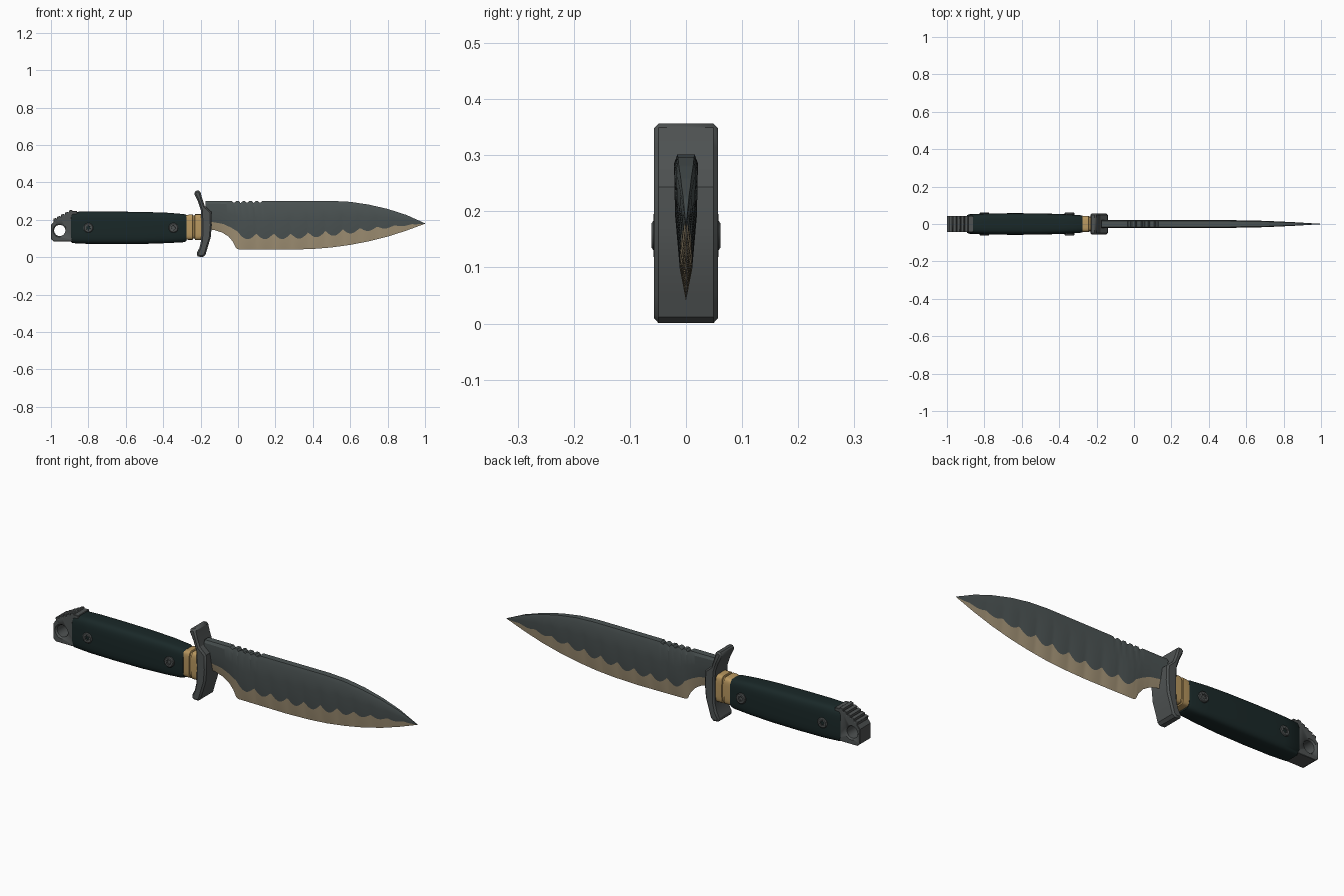
import bpy, bmesh, math
from math import sin, cos, pi

if "Cube" in bpy.data.objects:
    bpy.data.objects.remove(bpy.data.objects["Cube"])


def material(name, rgb):
    m = bpy.data.materials.new(name)
    m.diffuse_color = (*rgb, 1)
    m.use_nodes = True
    m.node_tree.nodes["Principled BSDF"].inputs["Base Color"].default_value = m.diffuse_color
    return m


STEEL = material("blade steel", (0.072, 0.088, 0.088))
EDGE = material("tan edge", (0.37, 0.295, 0.185))
BRASS = material("brass", (0.48, 0.31, 0.115))
GRIP = material("dark green grip", (0.010, 0.021, 0.021))
GUARD = material("guard grey", (0.078, 0.086, 0.086))


def make(name, bm, mats, angle=30):
    bmesh.ops.recalc_face_normals(bm, faces=bm.faces)
    me = bpy.data.meshes.new(name)
    bm.to_mesh(me)
    bm.free()
    ob = bpy.data.objects.new(name, me)
    bpy.context.collection.objects.link(ob)
    for m in mats:
        me.materials.append(m)
    bpy.ops.object.select_all(action='DESELECT')
    ob.select_set(True)
    bpy.context.view_layer.objects.active = ob
    bpy.ops.object.shade_smooth_by_angle(angle=math.radians(angle))
    return ob


def loft(rings, tinted=()):
    """Skin closed rings of points; strips listed in tinted get material 1."""
    bm = bmesh.new()
    vs = [[bm.verts.new(p) for p in r] for r in rings]
    n = len(rings[0])
    for a, b in zip(vs, vs[1:]):
        for i in range(n):
            j = (i + 1) % n
            f = bm.faces.new((a[i], a[j], b[j], b[i]))
            f.material_index = 1 if i in tinted else 0
    bm.faces.new(vs[0])
    bm.faces.new(vs[-1])
    return bm


def extrude_profile(pts, half):
    return loft([[(x, y, z) for x, z in pts] for y in (-half, half)])


def apply_modifier(ob, kind, **props):
    m = ob.modifiers.new(kind.lower(), kind)
    for k, v in props.items():
        setattr(m, k, v)
    bpy.context.view_layer.objects.active = ob
    bpy.ops.object.modifier_apply(modifier=m.name)


def lerp(table, x):
    for (x0, a), (x1, b) in zip(table, table[1:]):
        if x <= x1:
            return a + (b - a) * max(0, x - x0) / (x1 - x0)
    return table[-1][1]


# Blade: spine, cutting edge, colour boundary and thickness along x
spine = [(-.18, .30), (.5, .301), (.6, .296), (.7, .281), (.8, .258), (.9, .226), (1, .181)]
edge = [(-.18, .15), (-.13, .146), (-.085, .132), (-.05, .11), (-.025, .08), (-.01, .048), (0, .042),
        (.27, .04), (.4, .044), (.5, .052), (.6, .066), (.7, .085), (.8, .11), (.9, .142), (1, .179)]
temper = [(-.18, .19), (-.13, .187), (-.08, .178), (-.04, .16), (0, .136), (.02, .108), (.3, .109),
          (.5, .125), (.7, .149), (.85, .166), (.95, .176), (1, .180)]
thick = [(-.18, .021), (.5, .021), (.7, .017), (.85, .010), (1, .001)]
rings = []
N = 150
for k in range(N + 1):
    x = -.175 + 1.175 * k / N
    t, top, low, mid = lerp(thick, x), lerp(spine, x), lerp(edge, x), lerp(temper, x)
    if -.03 < x < .145:                       # thumb notches
        top -= .011 * max(0, sin((x + .03) / .035 * 2 * pi))
    if x > .02:                               # scalloped temper line
        fade = min(1, (1 - x) / .45)
        mid += (.030 * (1 - abs(sin(pi * (x - .005) / .0925))) - .012) * fade
    mid = max(low + (top - low) * .15, min(mid, low + (top - low) * .75))
    shoulder = top - .12 * (top - mid)
    belly = mid + .5 * (top - mid)
    half = [(.75 * t, top), (t, shoulder), (.93 * t, belly), (.52 * t, mid)]
    rings.append([(x, -y, z) for y, z in half] + [(x, 0, low)]
                 + [(x, y, z) for y, z in reversed(half)])
make("blade", loft(rings, tinted=(3, 4)), [STEEL, EDGE], 20)


# Rounded-rectangle sections for the grip and collar
def section(x, hy, z0, z1, n=32, power=.45):
    ring = []
    for i in range(n):
        a = 2 * pi * (i + .5) / n
        c, s = cos(a), sin(a)
        ring.append((x, hy * math.copysign(abs(c) ** power, c),
                     (z0 + z1) / 2 + (z1 - z0) / 2 * math.copysign(abs(s) ** power, s)))
    return ring


grip = [(-.893, .046, .082, .236), (-.885, .052, .075, .242), (-.80, .056, .071, .245),
        (-.65, .058, .07, .244), (-.5, .057, .071, .242), (-.38, .053, .075, .238),
        (-.29, .048, .08, .231), (-.275, .044, .086, .226)]
make("grip", loft([section(*g) for g in grip]), [GRIP], 40)

collar = [(-.285, .042, .094, .222), (-.262, .044, .093, .228), (-.242, .044, .093, .229),
          (-.240, .039, .099, .223), (-.232, .039, .099, .223), (-.230, .044, .092, .230),
          (-.190, .044, .092, .230)]
make("collar", loft([section(*c, power=.35) for c in collar]), [BRASS], 30)

# Cross guard: swept profile with bevelled edges
guard_pts = [(-.236, .343), (-.226, .355), (-.203, .357), (-.192, .315), (-.178, .275), (-.143, .243),
             (-.140, .17), (-.146, .105), (-.163, .05), (-.174, .012), (-.188, .001), (-.214, .003),
             (-.224, .016), (-.206, .05), (-.197, .09), (-.195, .17), (-.198, .25), (-.213, .295)]
guard = make("cross_guard", extrude_profile(guard_pts, .057), [GUARD], 25)
apply_modifier(guard, 'BEVEL', width=.008, segments=1, limit_method='ANGLE',
               angle_limit=math.radians(60))

# Pommel: stepped top and lanyard hole
pommel_pts = [(-.86, .085), (-.985, .085), (-1, .097), (-1, .172), (-.985, .19)]
for i in range(5):
    x, z = -.985 + .021 * i, .205 + .011 * i
    pommel_pts += [(x - .003, z), (x + .013, z + .005), (x + .016, z - .003)]
pommel_pts += [(-.86, .247)]
pommel = make("pommel", extrude_profile(pommel_pts, .044), [GUARD], 25)
apply_modifier(pommel, 'BEVEL', width=.004, segments=1, limit_method='ANGLE',
               angle_limit=math.radians(75))


def disc(r, y, x=0, z=0, n=24, star=0):
    return [(x + (r - star * (i % 4 < 2)) * cos(2 * pi * i / n), y,
             z + (r - star * (i % 4 < 2)) * sin(2 * pi * i / n)) for i in range(n)]


cutter = make("hole_cutter", loft([disc(.038, -.06, -.953, .143), disc(.038, -.046, -.953, .143),
                                   disc(.030, -.036, -.953, .143), disc(.030, .036, -.953, .143),
                                   disc(.038, .046, -.953, .143), disc(.038, .06, -.953, .143)]),
              [GUARD])
cutter.hide_render = True
apply_modifier(pommel, 'BOOLEAN', object=cutter, operation='DIFFERENCE', solver='EXACT')
bpy.data.objects.remove(cutter)

# Grip screws with star-shaped sockets, both sides
for label, x in (("rear", -.80), ("front", -.345)):
    for side, s in (("near", -1), ("far", 1)):
        z = .157
        make(f"{label}_{side}_screw",
             loft([disc(.026, s * .045, x, z), disc(.026, s * .058, x, z),
                   disc(.022, s * .0615, x, z), disc(.014, s * .0615, x, z, star=.004),
                   disc(.013, s * .054, x, z, star=.004)]), [GUARD], 25)
